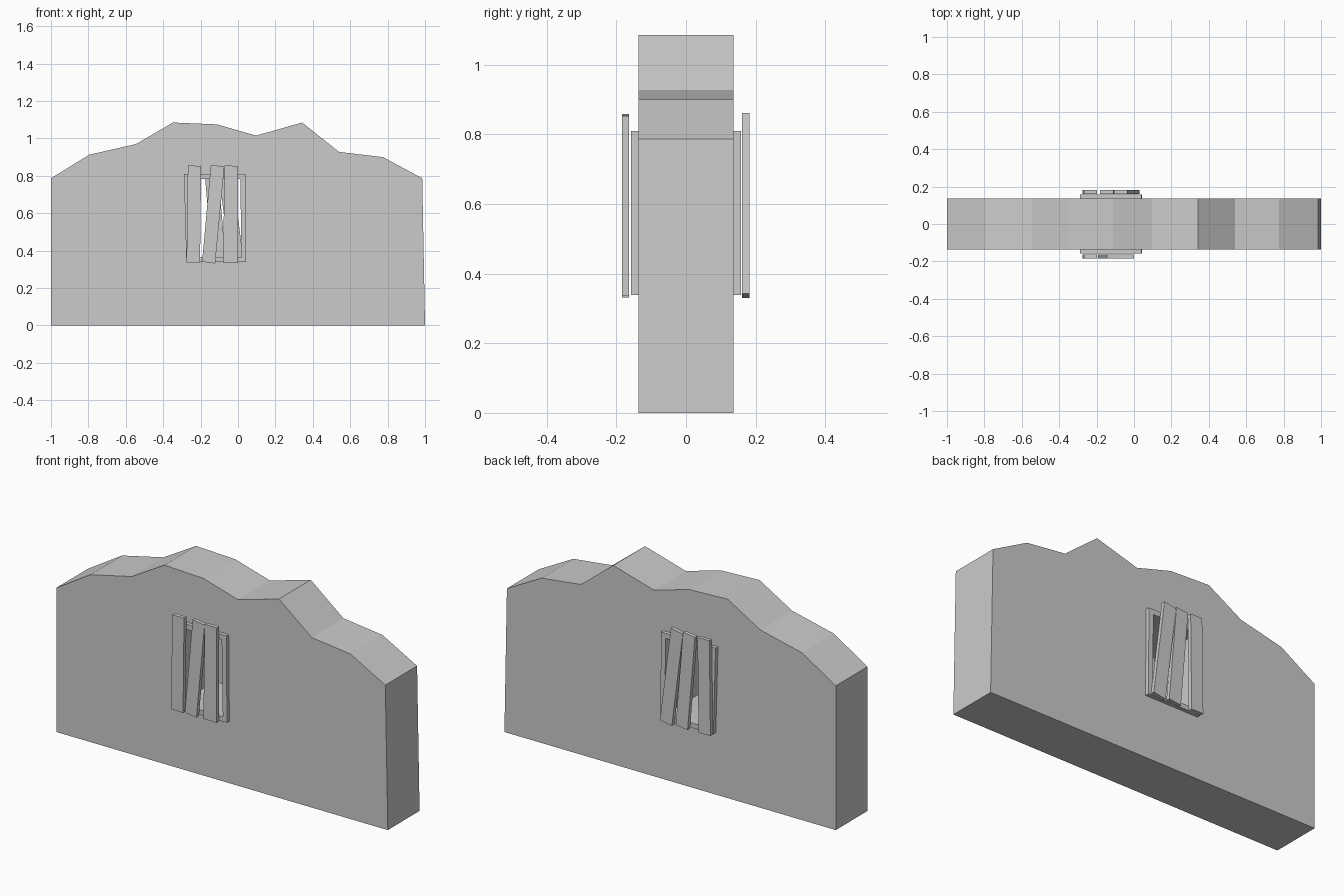
import bpy, bmesh

if "Cube" in bpy.data.objects:
    bpy.data.objects.remove(bpy.data.objects["Cube"])


def prism(name, outline, y0, y1):
    """Extrude an x/z outline from y0 to y1."""
    bm = bmesh.new()
    face = bm.faces.new([bm.verts.new((x, y0, z)) for x, z in outline])
    ext = bmesh.ops.extrude_face_region(bm, geom=[face])
    verts = [g for g in ext["geom"] if isinstance(g, bmesh.types.BMVert)]
    bmesh.ops.translate(bm, verts=verts, vec=(0, y1 - y0, 0))
    bmesh.ops.recalc_face_normals(bm, faces=bm.faces[:])
    mesh = bpy.data.meshes.new(name)
    bm.to_mesh(mesh)
    bm.free()
    obj = bpy.data.objects.new(name, mesh)
    bpy.context.collection.objects.link(obj)
    return obj


def cut(obj, cutter):
    mod = obj.modifiers.new("opening", 'BOOLEAN')
    mod.operation = 'DIFFERENCE'
    mod.solver = 'EXACT'
    mod.object = cutter
    bpy.context.view_layer.objects.active = obj
    bpy.ops.object.modifier_apply(modifier=mod.name)


HALF = 0.137    # half wall thickness
FRAME = 0.158   # outer face of the window frames

# Broken wall with an uneven top edge
wall = prism("wall", [
    (-1, 0), (1, 0), (0.985, 0.787), (0.775, 0.90), (0.54, 0.928),
    (0.343, 1.085), (0.097, 1.015), (-0.112, 1.075), (-0.348, 1.085),
    (-0.545, 0.97), (-0.795, 0.913), (-1, 0.787)], -HALF, HALF)

# Thin window frames on both faces
outer = [(-0.276, 0.338), (0.044, 0.338), (0.04, 0.81), (-0.289, 0.81)]
frames = [prism("front_frame", outer, -FRAME, -HALF),
          prism("back_frame", outer, HALF, FRAME)]

# Window opening through wall and frames
cutter = prism("opening_cutter", [(-0.25, 0.364), (0.019, 0.364),
                                  (0.012, 0.782), (-0.26, 0.782)], -0.3, 0.3)
cutter.hide_render = True
for part in [wall] + frames:
    cut(part, cutter)
bpy.data.objects.remove(cutter)

# Boards over the window: (bottom left, bottom right, top left, top right)
front = [(-0.275, -0.203, -0.268, -0.197), (-0.192, -0.122, -0.145, -0.073),
         (-0.08, 0.0, -0.072, 0.0)]
back = [(-0.275, -0.203, -0.268, -0.197), (-0.137, -0.065, -0.181, -0.11),
        (-0.042, 0.03, -0.108, -0.036)]
for side, boards, y0, y1 in (("front", front, -0.184, -0.163),
                             ("back", back, 0.161, 0.182)):
    for i, (bl, br, tl, tr) in enumerate(boards):
        tilt = (tl - bl) * 0.1
        prism(f"{side}_board_{i + 1}", [
            (bl, 0.336 + tilt), (br, 0.336 - tilt),
            (tr, 0.854 - tilt), (tl, 0.854 + tilt)], y0, y1)
